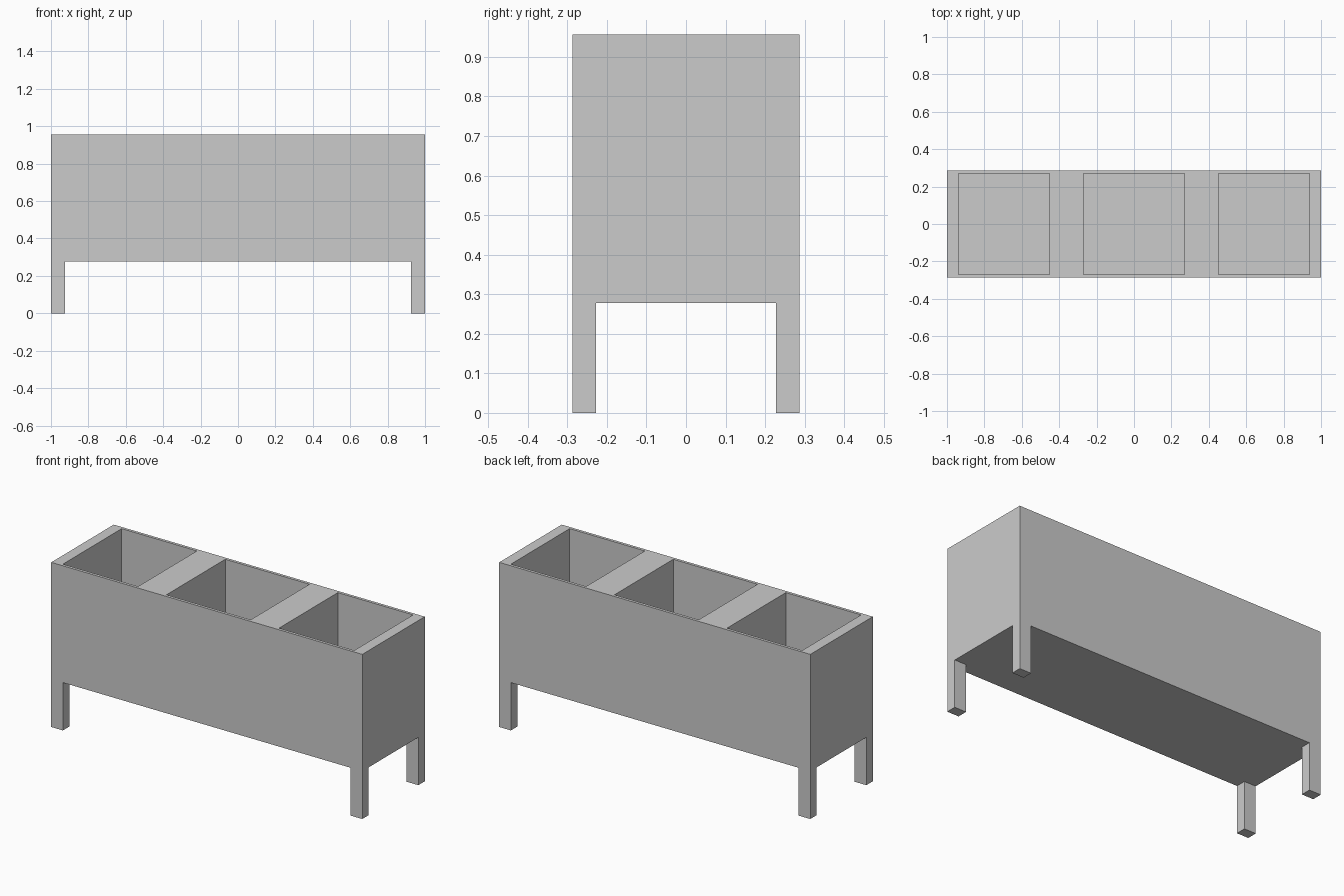
import bpy

if "Cube" in bpy.data.objects:
    bpy.data.objects.remove(bpy.data.objects["Cube"])

# Overall sizes
HX, HY, TOP = 1.0, 0.287, 0.957      # half length, half depth, height
LEG_H = 0.278                        # clearance under the body
LEG_X, LEG_Y = 0.075, 0.059          # leg cross-section
FLOOR = 0.03                         # floor thickness of the bins
BIN_Y = 0.27                         # half depth of each bin
BINS = [(-0.937, -0.453), (-0.271, 0.271), (0.453, 0.937)]


def box(name, x0, x1, y0, y1, z0, z1):
    """Axis-aligned box between two corners."""
    verts = [(x, y, z) for z in (z0, z1) for x, y in
             ((x0, y0), (x1, y0), (x1, y1), (x0, y1))]
    faces = [(3, 2, 1, 0), (4, 5, 6, 7)]
    faces += [(i, (i + 1) % 4, (i + 1) % 4 + 4, i + 4) for i in range(4)]
    mesh = bpy.data.meshes.new(name)
    mesh.from_pydata(verts, [], faces)
    obj = bpy.data.objects.new(name, mesh)
    bpy.context.collection.objects.link(obj)
    return obj


def cut(target, cutter):
    """Subtract the cutter, apply the result and discard the cutter."""
    cutter.hide_render = True
    mod = target.modifiers.new(cutter.name, 'BOOLEAN')
    mod.operation = 'DIFFERENCE'
    mod.solver = 'EXACT'
    mod.object = cutter
    bpy.context.view_layer.objects.active = target
    bpy.ops.object.modifier_apply(modifier=mod.name)
    bpy.data.objects.remove(cutter)


# Planter body with flush legs, carved from one block
planter = box("planter_body_with_legs", -HX, HX, -HY, HY, 0, TOP)

# Clear the space between the legs, lengthwise and crosswise
inner_x, inner_y = HX - LEG_X, HY - LEG_Y
cut(planter, box("gap_between_end_legs", -inner_x, inner_x, -1, 1, -1, LEG_H))
cut(planter, box("gap_between_side_legs", -2, 2, -inner_y, inner_y, -1, LEG_H))

# Three open bins separated by thick dividers
for i, (x0, x1) in enumerate(BINS):
    cut(planter, box(f"bin_{i + 1}", x0, x1, -BIN_Y, BIN_Y, LEG_H + FLOOR, TOP + 1))
